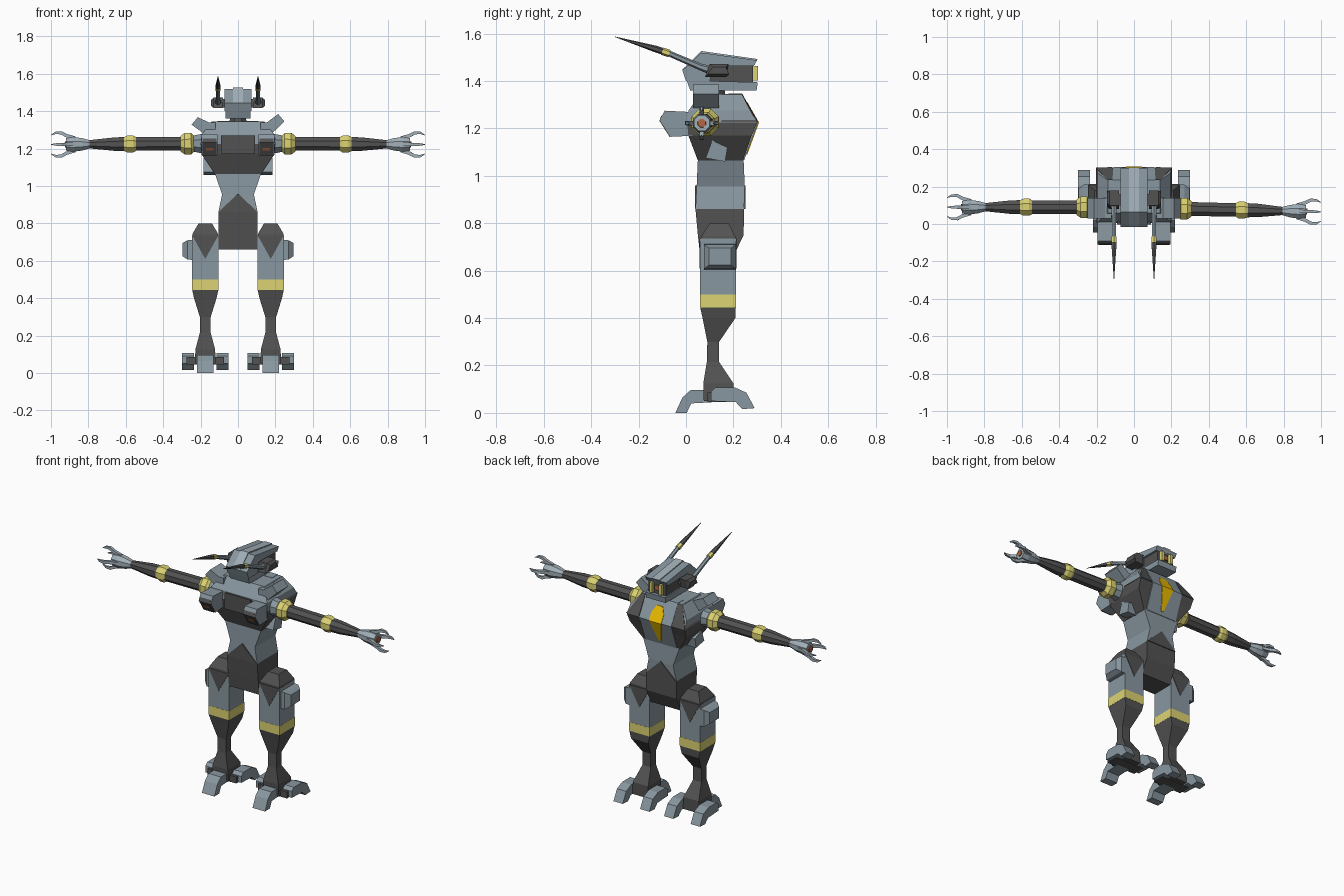
import bpy, bmesh
from math import sin, cos, pi
from mathutils import Vector


def material(name, rgb):
    m = bpy.data.materials.new(name)
    m.diffuse_color = (*rgb, 1)
    return m


STEEL = material("steel_blue", (0.25, 0.31, 0.35))
PALE = material("pale_steel", (0.36, 0.43, 0.48))
DARK = material("dark_grey", (0.085, 0.085, 0.085))
YELLOW = material("yellow", (0.72, 0.65, 0.17))
GOLD = material("gold", (0.85, 0.52, 0.0))
ORANGE = material("orange", (0.45, 0.14, 0.06))


def skin(name, rings, mat):
    """Closed solid through equal-length rings of points."""
    bm = bmesh.new()
    vs = [[bm.verts.new(p) for p in r] for r in rings]
    n = len(vs[0])
    for a, b in zip(vs, vs[1:]):
        for i in range(n):
            j = (i + 1) % n
            bm.faces.new((a[i], a[j], b[j], b[i]))
    bm.faces.new(vs[0])
    bm.faces.new(vs[-1])
    bmesh.ops.recalc_face_normals(bm, faces=bm.faces[:])
    me = bpy.data.meshes.new(name)
    bm.to_mesh(me)
    bm.free()
    me.materials.append(mat)
    ob = bpy.data.objects.new(name, me)
    bpy.context.collection.objects.link(ob)
    return ob


def loft(name, secs, mat, cx=0):
    """Stack of rectangles: (z, half width, y back, y front)."""
    return skin(name, [[(cx - h, a, z), (cx + h, a, z), (cx + h, b, z), (cx - h, b, z)]
                       for z, h, a, b in secs], mat)


def prism_x(name, prof, x0, x1, mat):
    """Side profile (y, z) extruded along x."""
    return skin(name, [[(x, y, z) for y, z in prof] for x in (x0, x1)], mat)


def prism_y(name, prof, y0, y1, mat):
    """Front profile (x, z) extruded along y."""
    return skin(name, [[(x, y, z) for x, z in prof] for y in (y0, y1)], mat)


def box(name, x0, x1, y0, y1, z0, z1, mat):
    return prism_x(name, [(y0, z0), (y1, z0), (y1, z1), (y0, z1)], x0, x1, mat)


def tube(name, pts, radii, mat, n=8):
    """Faceted tube through points with varying radius."""
    pts = [Vector(p) for p in pts]
    rings = []
    for i, p in enumerate(pts):
        d = pts[min(i + 1, len(pts) - 1)] - pts[max(i - 1, 0)]
        q = d.to_track_quat('Z', 'Y')
        rings.append([p + q @ Vector((radii[i] * cos(2 * pi * (k + .5) / n),
                                      radii[i] * sin(2 * pi * (k + .5) / n), 0))
                      for k in range(n)])
    return skin(name, rings, mat)


# Pelvis and waist, with the dark chevron running through
loft("pelvis", [(.66, .105, .06, .20), (.75, .105, .05, .243), (.86, .105, .04, .245)], DARK)
loft("waist", [(.86, .105, .04, .245), (.955, .085, .045, .248), (1.07, .125, .05, .243)], STEEL)
prism_y("waist_chevron", [(-.104, .861), (.104, .861), (0, .96)], .037, .251, DARK)

# Chest
loft("chest_lower", [(1.065, .125, .05, .24), (1.17, .195, .01, .277), (1.225, .2, .005, .30)], DARK)
loft("chest_upper", [(1.225, .2, .005, .30), (1.275, .195, .01, .272), (1.345, .14, .06, .235)], STEEL)
prism_x("chest_front_plate", [(.18, 1.347), (.236, 1.347), (.304, 1.225), (.246, 1.068), (.18, 1.068)],
        -.11, .11, STEEL)
box("back_panel", -.09, .09, -.003, .05, 1.17, 1.27, DARK)
for s in (1, -1):
    skin("chest_corner", [[(s * .115, y, 1.345 if y < .24 else 1.228) for y in (.15, .238)]
                          + [(s * .115, .304, 1.228), (s * .115, .15, 1.228)],
                          [(s * .142, .15, 1.343), (s * .142, .236, 1.343),
                           (s * .203, .302, 1.228), (s * .203, .15, 1.228)]], DARK)


# Chest gem, folded over the front ridge
def gem(name, outline, slope):
    skin(name, [[(x, .304 - abs(z - 1.225) * slope + d, z) for x, z in outline]
                for d in (-.01, .004)], GOLD)


gem("gem_upper", [(-.042, 1.225), (.042, 1.225), (.042, 1.27), (.02, 1.31), (-.02, 1.31), (-.042, 1.27)], .567)
gem("gem_lower", [(-.042, 1.225), (.042, 1.225), (.008, 1.09), (-.008, 1.09)], .369)

# Neck and head
tube("neck", [(0, .12, 1.33), (0, .12, 1.38)], [.05, .045], DARK)
prism_x("jaw", [(0, 1.41), (.018, 1.36), (.298, 1.36), (.303, 1.395), (.11, 1.40)], -.068, .068, STEEL)
prism_x("helmet", [(-.015, 1.445), (.065, 1.52), (.30, 1.488), (.285, 1.463), (.12, 1.465), (.10, 1.40),
                   (0, 1.40)], -.073, .073, STEEL)
prism_x("helmet_crest", [(-.017, 1.447), (.065, 1.527), (.302, 1.493), (.29, 1.47), (.05, 1.47)],
        -.026, .026, PALE)
box("face", -.06, .06, .08, .283, 1.39, 1.47, DARK)
for s in (1, -1):
    box("visor_side", s * .022, s * .042, .27, .303, 1.402, 1.464, YELLOW)
box("eye", -.014, .014, .27, .292, 1.42, 1.448, ORANGE)

for s in (1, -1):
    # Ear pods and swept antennae
    box("ear_mount", s * .06, s * .085, .10, .16, 1.42, 1.465, DARK)
    skin("ear_pod", [[(s * x, y, z) for y, z in ((.08 + i, 1.417 + i), (.17 + i, 1.417 + i),
                                                 (.18 - i, 1.472 - i), (.10 + i, 1.472 - i))]
                     for x, i in ((.08, 0), (.13, 0), (.145, .012))], DARK)
    ant = s * .107
    tube("antenna_base", [(ant, .10, 1.447), (ant, .06, 1.46), (ant, -.075, 1.518)], [.018, .014, .012], STEEL, 6)
    tube("antenna_band", [(ant, -.07, 1.516), (ant, -.10, 1.526)], [.016, .016], YELLOW, 6)
    tube("antenna_tip", [(ant, -.10, 1.526), (ant, -.13, 1.536), (ant, -.30, 1.587)], [.014, .014, .001], DARK, 6)

    # Shoulder fins, back thrusters, rib pods
    top = 1.385 if s > 0 else 1.368
    prism_y("shoulder_fin", [(s * .12, 1.275), (s * .12, 1.34), (s * .155, 1.34), (s * .215, top),
                             (s * .248, top - .04), (s * .175, 1.275)], .03, .14, STEEL)
    prism_x("thruster", [(-.11, 1.235), (-.09, 1.275), (.01, 1.27), (.04, 1.17), (-.065, 1.165)],
            s * .11, s * .195, STEEL)
    prism_x("thruster_rim", [(-.112, 1.232), (-.104, 1.255), (-.06, 1.18), (-.068, 1.163)],
            s * .115, s * .19, DARK)
    prism_x("thruster_glow", [(-.107, 1.226), (-.09, 1.226), (-.07, 1.19), (-.086, 1.19)],
            s * .132, s * .172, ORANGE)
    prism_x("rib_pod", [(.083, 1.075), (.165, 1.06), (.175, 1.12), (.11, 1.15)], s * .10, s * .185, STEEL)

    # Arm: lathe along x, the two arms drift slightly differently in y
    def ax(x, r=0.0, ang=0.0):
        y = .09 if s < 0 else .087 - .022 * x
        return (s * x, y + r * cos(ang), 1.228 - .006 * x + r * sin(ang))

    def arm_part(name, xr, mat):
        tube(name, [ax(x) for x, r in xr], [r for x, r in xr], mat)

    arm_part("shoulder_socket", [(.15, .05), (.20, .055), (.245, .045)], STEEL)
    arm_part("shoulder_ring", [(.235, .045), (.25, .062), (.285, .062), (.308, .044)], YELLOW)
    arm_part("upper_arm", [(.30, .04), (.56, .039)], DARK)
    arm_part("elbow_ring", [(.545, .04), (.56, .049), (.59, .049), (.61, .04)], YELLOW)
    arm_part("forearm", [(.60, .041), (.66, .039), (.81, .022)], DARK)
    arm_part("hand", [(.79, .023), (.835, .036), (.88, .042), (.92, .036)], PALE)
    arm_part("palm_light", [(.91, .02), (.926, .018)], ORANGE)
    for k in range(4):
        a = k * pi / 2
        tube("finger", [ax(x, r, a) for x, r in ((.87, .034), (.915, .046), (.945, .062), (.975, .062), (1, .05))],
             [.012, .013, .012, .009, .002], PALE, 4)

    # Leg
    c = s * .175
    loft("hip_cap", [(.72, .07, .06, .21), (.745, .068, .065, .208), (.80, .036, .10, .18)], DARK, c)
    loft("thigh", [(.49, .07, .06, .21), (.735, .07, .06, .21)], STEEL, c)
    prism_y("thigh_chevron", [(c - .069, .735), (c + .069, .735), (c, .61)], .057, .213, DARK)
    loft("knee_band", [(.445, .071, .059, .211), (.50, .071, .059, .211)], YELLOW, c)
    loft("shin", [(.05, .055, .075, .20), (.125, .053, .073, .20), (.215, .029, .088, .14),
                  (.30, .029, .09, .14), (.40, .06, .07, .208), (.445, .07, .06, .21)], DARK, c)
    skin("hip_armour", [[(s * x, y0, z0), (s * x, y1, z0), (s * x, y1, z1), (s * x, y0, z1)]
                        for x, y0, y1, z0, z1 in ((.24, .075, .21, .605, .712), (.27, .075, .21, .607, .71),
                                                  (.297, .098, .19, .625, .695))], STEEL)

    # Foot: one toe towards -y, two towards +y
    box("foot_base", c - .10, c + .10, .09, .17, .045, .085, DARK)
    prism_x("rear_toe", [(.11, .097), (.02, .097), (-.015, .065), (-.045, 0), (.003, 0), (.022, .04), (.11, .045)],
            c - .043, c + .043, STEEL)
    for t in (-.092, .092):
        prism_x("front_toe", [(.105, .05), (.105, .09), (.125, .108), (.205, .108), (.255, .085), (.29, .02),
                              (.238, .016), (.21, .045)], c + t - .032, c + t + .032, STEEL)
